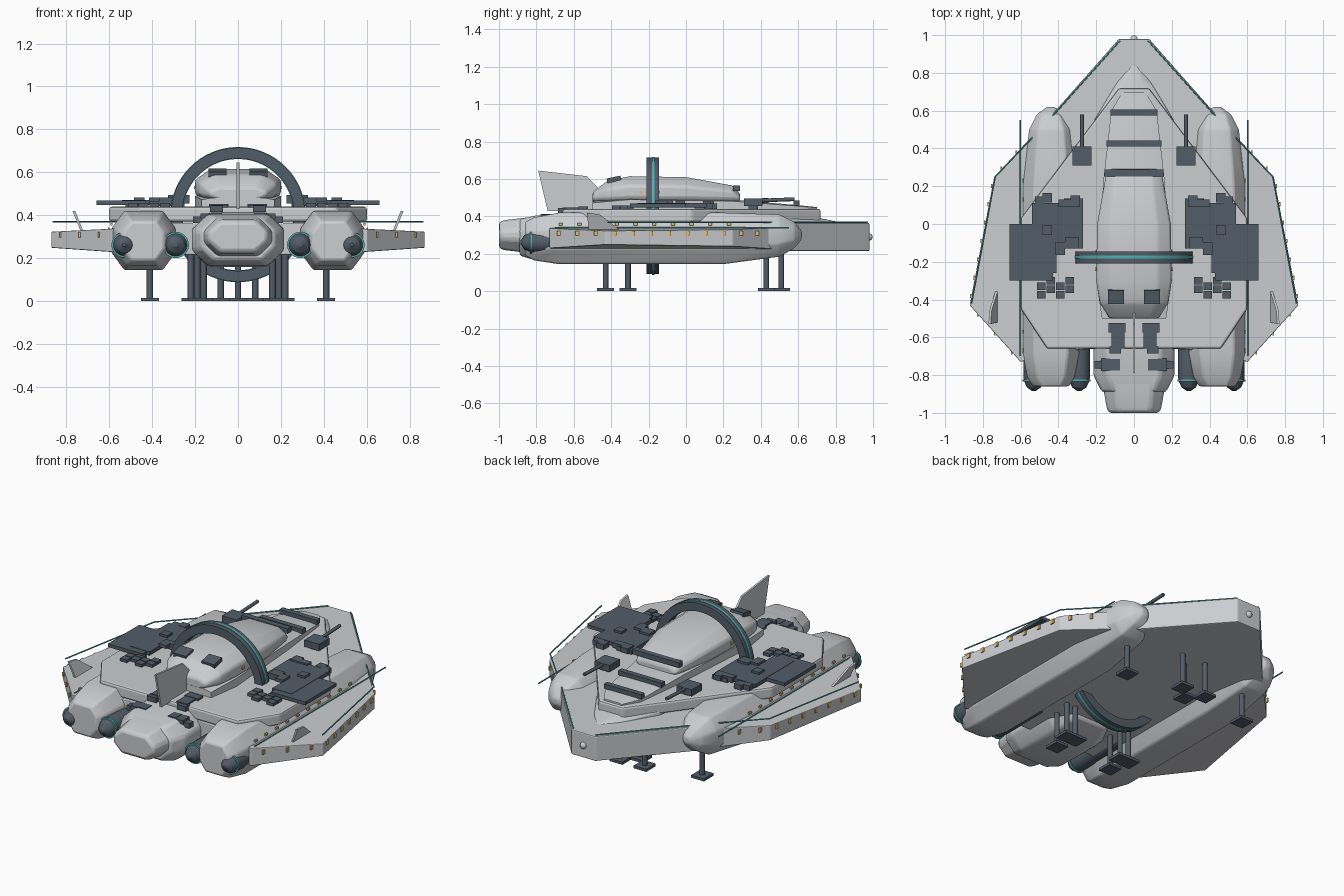
import bpy, bmesh, math
from mathutils import Vector, Matrix

if "Cube" in bpy.data.objects:
    bpy.data.objects.remove(bpy.data.objects["Cube"])


def material(name, colour):
    mat = bpy.data.materials.new(name)
    mat.use_nodes = True
    mat.diffuse_color = (*colour, 1)
    mat.node_tree.nodes["Principled BSDF"].inputs["Base Color"].default_value = (*colour, 1)
    return mat


HULL = material("pale hull grey", (.6, .61, .63))
DARK = material("dark slate", (.085, .11, .14))
TEAL = material("teal trim", (.09, .43, .43))
GOLD = material("warm window gold", (.78, .52, .16))
SIDES = (("left", 1), ("right", -1))


def finish(name, bm, mat, bevel=0, smooth=False):
    bmesh.ops.recalc_face_normals(bm, faces=bm.faces)
    mesh = bpy.data.meshes.new(name)
    bm.to_mesh(mesh)
    bm.free()
    mesh.materials.append(mat)
    obj = bpy.data.objects.new(name, mesh)
    bpy.context.collection.objects.link(obj)
    if bevel:
        mod = obj.modifiers.new("Bevel", "BEVEL")
        mod.width, mod.segments = bevel, 2
        mod.limit_method, mod.angle_limit = "ANGLE", math.radians(20)
    if smooth:
        bpy.ops.object.select_all(action="DESELECT")
        obj.select_set(True)
        bpy.context.view_layer.objects.active = obj
        bpy.ops.object.shade_smooth_by_angle(angle=math.radians(35))
    return obj


def skin(bm, rings):
    """Join matching rings of points and cap both ends."""
    loops = [[bm.verts.new(p) for p in ring] for ring in rings]
    n = len(loops[0])
    for a, b in zip(loops, loops[1:]):
        for i in range(n):
            bm.faces.new((a[i], a[(i + 1) % n], b[(i + 1) % n], b[i]))
    bm.faces.new(loops[0])
    bm.faces.new(loops[-1])


def loft(name, sections, cx=0, cut=(.42, .42), bevel=.015):
    """Hull body along y from chamfered sections (y, half width, bottom, top)."""
    bm = bmesh.new()
    rings = []
    for y, w, lo, hi in sections:
        c, h = (lo + hi) / 2, (hi - lo) / 2
        flat, wall = w * (1 - cut[0]), h * (1 - cut[1])
        corner = [(w, -wall), (w, wall), (flat, h), (-flat, h)]
        ring = corner + [(-a, -b) for a, b in corner]
        rings.append([(cx + a, y, c + b) for a, b in ring])
    skin(bm, rings)
    return finish(name, bm, HULL, bevel, True)


def prism(name, outline, bottom, top, bevel):
    """Upright hull plate; bottom and top are functions of x."""
    bm = bmesh.new()
    skin(bm, [[(x, y, f(x)) for x, y in outline] for f in (bottom, top)])
    return finish(name, bm, HULL, bevel)


def both(half):
    return half + [(-x, y) for x, y in reversed(half)]


def boxes(name, items, mat):
    """Mirrored boxes given as (x, y, z, size x, size y, size z)."""
    bm = bmesh.new()
    for x, y, z, *size in items:
        for sign in ((1, -1) if x else (1,)):
            place = Matrix.Translation((x * sign, y, z)) @ Matrix.Diagonal((*size, 1))
            bmesh.ops.create_cube(bm, size=1, matrix=place)
    return finish(name, bm, mat)


def hoop(name, centre, inner, outer, y0, y1, mat):
    bm = bmesh.new()
    x, z = centre
    vs = [bm.verts.new((x + r, y, z)) for r, y in
          ((inner, y0), (outer, y0), (outer, y1), (inner, y1))]
    edges = [bm.edges.new((vs[i], vs[(i + 1) % 4])) for i in range(4)]
    bmesh.ops.spin(bm, geom=vs + edges, cent=(x, 0, z), axis=(0, 1, 0),
                   angle=math.tau, steps=64)
    bmesh.ops.remove_doubles(bm, verts=bm.verts, dist=.0005)
    return finish(name, bm, mat, 0, True)


def rod(bm, start, end, radius, tip=None, sides=16):
    a, b = Vector(start), Vector(end)
    turn = (b - a).to_track_quat("Z", "Y").to_matrix().to_4x4()
    bmesh.ops.create_cone(bm, cap_ends=True, segments=sides, radius1=radius,
                          radius2=radius if tip is None else tip, depth=(b - a).length,
                          matrix=Matrix.Translation((a + b) / 2) @ turn)


# Main hull slab and tapering wings
prism("main_hull", both([(.08, .98), (.46, .55), (.5, .507), (.5, -.68), (.2, -.66)]),
      lambda x: .215, lambda x: .365, .006)
WING = [(.5, .507), (.74, .25), (.87, -.43), (.6, -.73), (.5, -.7)]
for side, s in SIDES:
    prism(side + "_wing", [(x * s, y) for x, y in WING],
          lambda x: .23 + (abs(x) - .6) * .07, lambda x: .337 - (abs(x) - .6) * .05, .004)

# Raised deck and its rear fairing
prism("upper_deck", both([(.08, .72), (.6, .03), (.6, -.45), (.46, -.66)]),
      lambda x: .37, lambda x: .44, .012)
loft("rear_fairing", [(.2, .26, .3, .42), (.55, .21, .3, .41),
                      (.75, .09, .3, .385), (.86, .01, .3, .36)])

# Engine nacelles with pointed tails
for side, s in SIDES:
    loft(side + "_nacelle",
         [(-.86, .095, .19, .37), (-.81, .125, .165, .395), (-.68, .15, .145, .42),
          (.2, .15, .145, .42), (.5, .115, .185, .41), (.58, .075, .23, .37),
          (.62, .02, .28, .32)], .44 * s, cut=(.4, .6), bevel=.02)

# Nose and central belly
loft("nose", [(-1, .135, .23, .37), (-.97, .145, .22, .38), (-.8, .175, .2, .4),
              (-.6, .175, .2, .4)], cut=(.4, .7))
loft("central_body", [(-.89, .17, .19, .385), (-.8, .215, .165, .405),
                      (-.5, .215, .16, .42), (-.36, .16, .2, .41)], cut=(.35, .6))

# Bridge and low spine behind it
loft("bridge", [(-.5, .13, .47, .53), (-.42, .18, .455, .59), (-.3, .2, .45, .615),
                (0, .195, .45, .61), (.25, .15, .46, .565), (.29, .13, .47, .52)],
     cut=(.36, .6))
loft("bridge_base", [(-.5, .17, .42, .48), (-.3, .2, .42, .5), (.25, .16, .42, .49),
                     (.6, .12, .42, .46), (.7, .06, .42, .45)], cut=(.25, .25), bevel=0)

# Vertical fin
bm = bmesh.new()
FIN_SIDE = [(-.79, .645), (-.53, .615), (-.45, .53), (-.47, .43), (-.74, .43)]
skin(bm, [[(x, y, z) for y, z in FIN_SIDE] for x in (-.006, .006)])
finish("tail_fin", bm, HULL)

# Small leaning fins on the wings
for side, s in SIDES:
    bm = bmesh.new()
    outline = [(-.53, .42), (-.46, .41), (-.35, .325), (-.52, .325)]
    skin(bm, [[(s * (.72 + t + (z - .325) * .4), y, z) for y, z in outline]
              for t in (0, .012)])
    finish(side + "_wing_fin", bm, HULL)

# Large vertical ring with a teal band
AXIS = (0, .403)
hoop("main_ring", AXIS, .262, .312, -.21, -.145, DARK)
hoop("main_ring_band", AXIS, .259, .315, -.182, -.168, TEAL)

# Dark equipment panels on the deck
boxes("deck_panels", [(.405, -.01, .46, .27, .24, .022), (.475, -.18, .46, .13, .16, .022),
                      (.545, -.15, .459, .23, .3, .02), (.32, .09, .456, .1, .09, .025)],
      DARK)
boxes("panel_details",
      [(.31, .12, .465, .05, .06, .03), (.36, .11, .465, .08, .04, .03),
       (.46, .14, .455, .05, .05, .03), (.5, .12, .455, .05, .05, .03),
       (.33, -.1, .474, .07, .06, .02), (.39, -.13, .474, .05, .07, .02),
       (.46, -.03, .474, .05, .05, .02)], DARK)
boxes("deck_blocks", [(.34 + .05 * i, -.3 - .03 * (i % 2) - .045 * j, .445, .045, .04, .025)
                      for i in range(4) for j in range(2)], DARK)
boxes("bow_blocks", [(.085, -.6, .442, .07, .12, .014), (.09, -.55, .444, .09, .05, .016),
                     (.1, -.665, .43, .06, .04, .03), (.1, -.745, .4, .05, .06, .024),
                     (.15, -.745, .397, .05, .065, .024), (.19, -.745, .38, .04, .04, .03)],
      DARK)

# Bridge viewports and cross bars
view = boxes("bridge_viewports", [(.095, 0, 0, .085, .075, .025)], DARK)
view.location = (0, -.385, .598)
view.rotation_euler.x = math.radians(12)
boxes("cross_bars", [(0, .27, .55, .31, .035, .03), (0, .425, .485, .29, .032, .028),
                     (0, .59, .472, .25, .032, .028)], DARK)

# Deck guns
boxes("gun_turrets", [(.275, .36, .475, .1, .1, .04), (.275, .36, .45, .05, .05, .04)], DARK)
bm = bmesh.new()
for s in (1, -1):
    rod(bm, (.275 * s, .4, .485), (.275 * s, .58, .492), .01)
finish("gun_barrels", bm, DARK, 0, True)

# Dark thruster tubes with domed caps beside each nacelle front
CAP = (((-.77, 1), (-.83, .95)), ((-.83, .95), (-.865, .65)), ((-.865, .65), (-.885, .15)))
for side, s in SIDES:
    for spot, x, r, tail in (("inner", .29, .058, -.47), ("outer", .53, .056, -.73)):
        bm = bmesh.new()
        rod(bm, (x * s, tail, .262), (x * s, -.77, .262), r)
        rod(bm, (x * s, tail + .04, .262), (x * s, tail, .262), r * .55, r)
        for (y0, r0), (y1, r1) in CAP:
            rod(bm, (x * s, y0, .262), (x * s, y1, .262), r * r0, r * r1)
        finish(side + "_" + spot + "_thruster", bm, DARK, 0, True)
        hoop(side + "_" + spot + "_thruster_band", (x * s, .262), r * .9, r + .003,
             -.835, -.823, TEAL)

# Landing legs on square feet
LEGS = [(.41, .43), (.08, .51), (0, .43), (.22, -.31), (.16, -.31), (.19, -.43)]
bm = bmesh.new()
for x, y in LEGS:
    for s in ((1, -1) if x else (1,)):
        rod(bm, (x * s, y, .01), (x * s, y, .25), .015)
finish("landing_legs", bm, DARK, 0, True)
boxes("landing_feet", [(x, y, .008, .085, .09, .016) for x, y in LEGS], DARK)

# Teal trim lines along the hull edges
EDGE = [(.86, -.42), (.735, .25), (.46, .54), (.075, .97)]
bm = bmesh.new()
for s in (1, -1):
    for a, b in zip(EDGE, EDGE[1:]):
        rod(bm, (a[0] * s, a[1], .37), (b[0] * s, b[1], .37), .004, sides=8)
    rod(bm, (.602 * s, -.7, .339), (.602 * s, .55, .339), .004, sides=8)
finish("edge_trim", bm, TEAL, 0, True)

# Thin gold windows on wing edges, nacelles and bridge
lights = []
for a, b, count in ((WING[3], WING[2], 3), (WING[2], WING[1], 7), (WING[1], WING[0], 3)):
    for i in range(count):
        p = Vector(a).lerp(Vector(b), (i + .5) / count)
        lights.append((p.x + .003, p.y, .31, .008, .022, .026))
lights += [(.589, -.67 + .1 * i, .358, .01, .02, .012) for i in range(10)]
lights += [(.199 - .014 * max(i - 1, 0), -.24 + .09 * i, .53, .014, .018, .014)
           for i in range(6)]
boxes("windows", lights, GOLD)

# Rear beacon
bm = bmesh.new()
bmesh.ops.create_uvsphere(bm, u_segments=16, v_segments=8, radius=.02,
                          matrix=Matrix.Translation((0, .978, .29)))
finish("rear_beacon", bm, HULL, 0, True)
